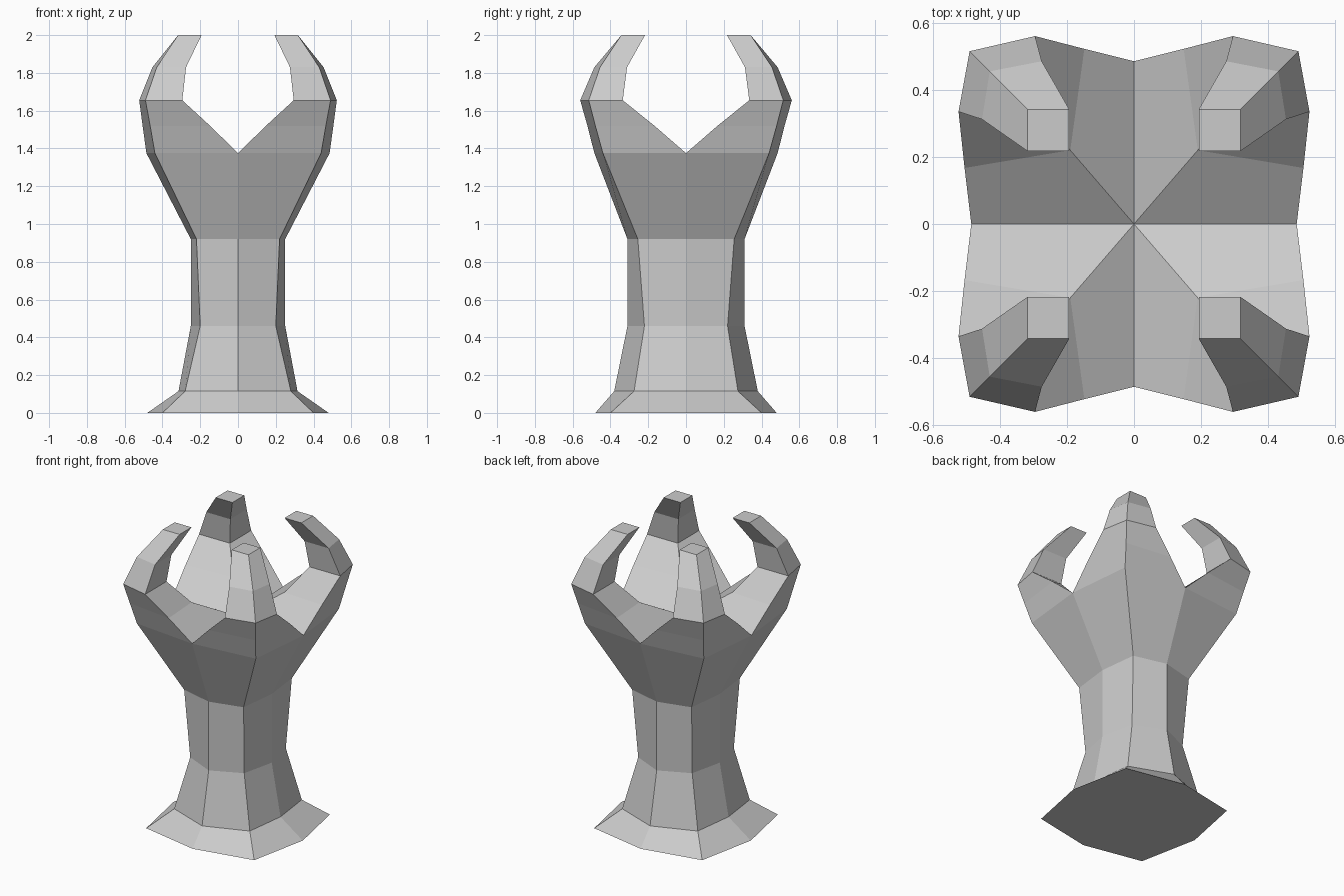
import bpy, bmesh

if "Cube" in bpy.data.objects:
    bpy.data.objects.remove(bpy.data.objects["Cube"])

# Stem of one quarter: (z, reach along y, corner x, corner y, reach along x)
stem = [
    (0.00, 0.48, 0.40, 0.40, 0.48),
    (0.115, 0.38, 0.28, 0.275, 0.315),
    (0.46, 0.31, 0.20, 0.22, 0.25),
    (0.92, 0.31, 0.22, 0.255, 0.25),
    (1.375, 0.485, 0.44, 0.44, 0.485),
]
# Claw of one quarter: z, then back, outer, side and inner corner (x, y)
claw = [
    (1.52, (0.148, 0.522), (0.465, 0.48), (0.505, 0.167), (0.19, 0.22)),
    (1.655, (0.295, 0.56), (0.49, 0.515), (0.523, 0.335), (0.295, 0.335)),
    (1.83, (0.275, 0.485), (0.43, 0.455), (0.453, 0.312), (0.275, 0.312)),
    (2.00, (0.193, 0.342), (0.317, 0.342), (0.317, 0.217), (0.193, 0.217)),
]

rings = [[(0, ay, z), (bx, by, z), (cx, 0, z), (0, 0, z)]
         for z, ay, bx, by, cx in stem]
rings += [[(x, y, z) for x, y in pts] for z, *pts in claw]
rings[5][3] = (0.19, 0.22, 1.50)   # palm dips slightly towards the middle

# Skin the rings; the stem only needs its two outer sides
bm = bmesh.new()
rows = [[bm.verts.new(p) for p in ring] for ring in rings]
for i, (lo, hi) in enumerate(zip(rows, rows[1:])):
    for k in range(2 if i < len(stem) - 1 else 4):
        n = (k + 1) % 4
        bm.faces.new((lo[k], hi[k], hi[n], lo[n]))
bm.faces.new(rows[0])            # underside
bm.faces.new(rows[-1][::-1])     # claw tip
loose = [v for v in bm.verts if not v.link_faces]
bmesh.ops.delete(bm, geom=loose, context='VERTS')

# Reflect the quarter into the full clawed pedestal
for axis in ('X', 'Y'):
    bmesh.ops.mirror(bm, geom=bm.verts[:] + bm.edges[:] + bm.faces[:],
                     axis=axis, merge_dist=0.0005)
bmesh.ops.remove_doubles(bm, verts=bm.verts[:], dist=0.0005)
bmesh.ops.recalc_face_normals(bm, faces=bm.faces[:])

mesh = bpy.data.meshes.new("clawed_pedestal")
bm.to_mesh(mesh)
bm.free()
obj = bpy.data.objects.new("clawed_pedestal", mesh)
bpy.context.collection.objects.link(obj)
